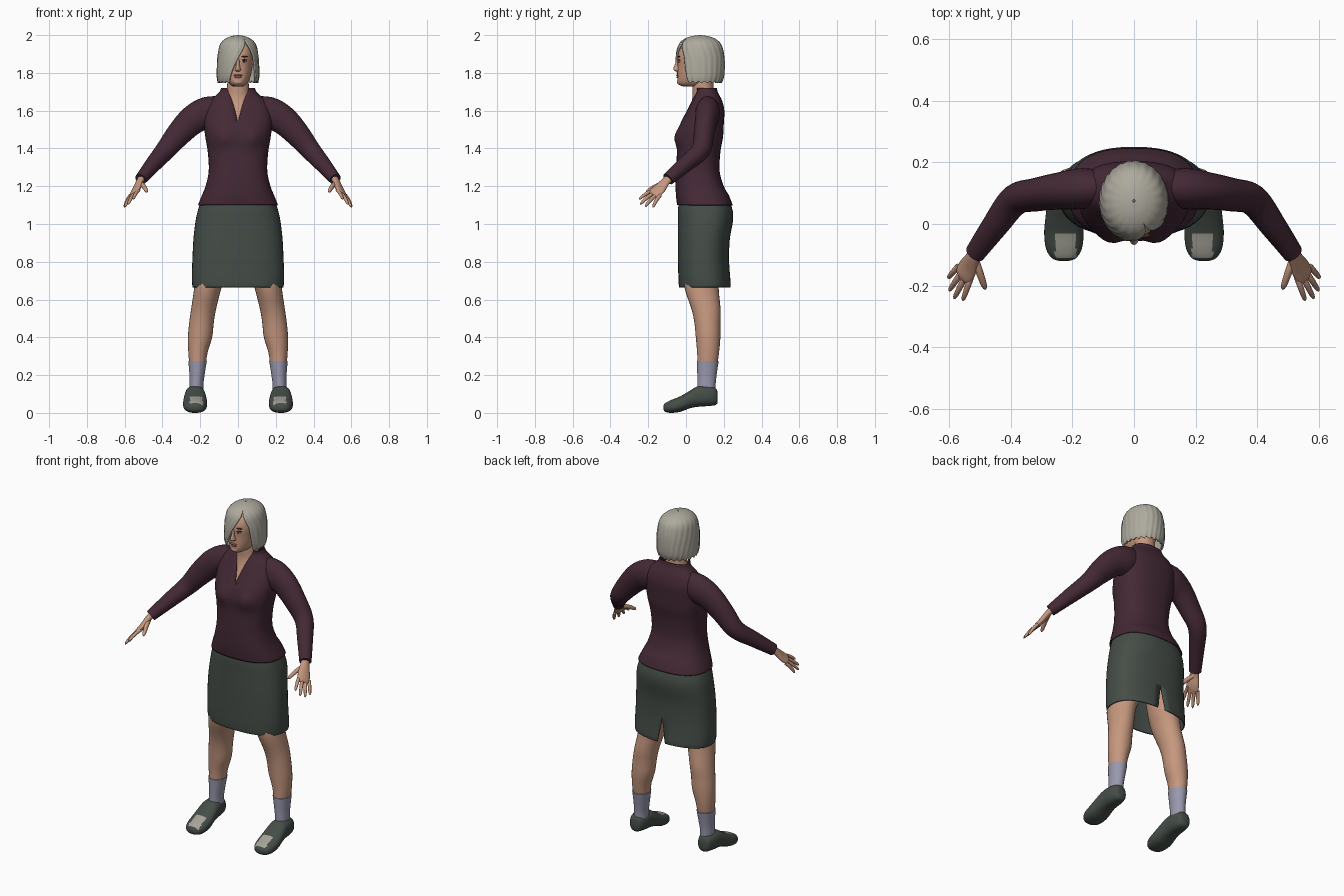
import bpy, bmesh, math
from mathutils import Vector

cube = bpy.data.objects.get("Cube")
if cube:
    bpy.data.objects.remove(cube, do_unlink=True)


def colour(name, r, g, b):
    m = bpy.data.materials.new(name)
    m.use_nodes = True
    m.diffuse_color = (r, g, b, 1)
    bsdf = m.node_tree.nodes["Principled BSDF"]
    bsdf.inputs["Base Color"].default_value = (r, g, b, 1)
    bsdf.inputs["Roughness"].default_value = 0.8
    return m


SKIN = colour("skin", .56, .31, .21)
HAIR = colour("ash hair", .42, .40, .34)
BLOUSE = colour("plum cloth", .058, .022, .036)
SKIRT = colour("dark green cloth", .060, .075, .063)
SOCK = colour("lilac sock", .32, .32, .43)
TOE = colour("pale shoe patch", .38, .37, .32)
DARK = colour("dark brown", .05, .025, .018)
LIP = colour("lip", .36, .14, .11)
WHITE = colour("eye white", .55, .50, .46)


def smooth(rows, steps=4):
    """Catmull-Rom interpolation through rows of numbers."""
    out = []
    for i in range(len(rows) - 1):
        a, b, c, d = (rows[max(0, min(len(rows) - 1, k))] for k in range(i - 1, i + 3))
        for s in range(steps):
            t = s / steps
            out.append([.5 * (2 * q + (r - p) * t + (2 * p - 5 * q + 4 * r - w) * t * t
                              + (3 * q - p - 3 * r + w) * t ** 3)
                        for p, q, r, w in zip(a, b, c, d)])
    out.append(list(rows[-1]))
    return out


def ellipse(cx, cy, z, rx, ry, start=0, end=2 * math.pi, n=48, p=2.0):
    """Horizontal superellipse, angle from the front towards +x."""
    pts = []
    for i in range(n + 1):
        t = start + (end - start) * i / n
        s, c = math.sin(t), math.cos(t)
        pts.append(Vector((cx + rx * math.copysign(abs(s) ** (2 / p), s),
                           cy - ry * math.copysign(abs(c) ** (2 / p), c), z)))
    return pts


def loft(name, rings, mat, caps=True, mirror=False, thick=0, rule=None):
    bm = bmesh.new()
    vs = [[bm.verts.new(p) for p in r] for r in rings]
    for a, b in zip(vs, vs[1:]):
        for i in range(len(a) - 1):
            bm.faces.new((a[i], a[i + 1], b[i + 1], b[i]))
    if caps:
        for r in (vs[0], vs[-1]):
            bm.faces.new(r[:-1])
    bmesh.ops.remove_doubles(bm, verts=bm.verts, dist=.00005)
    bmesh.ops.recalc_face_normals(bm, faces=bm.faces)
    mats = mat if isinstance(mat, list) else [mat]
    if rule:
        for f in bm.faces:
            f.material_index = rule(f)
    me = bpy.data.meshes.new(name)
    bm.to_mesh(me)
    bm.free()
    for m in mats:
        me.materials.append(m)
    ob = bpy.data.objects.new(name, me)
    bpy.context.collection.objects.link(ob)
    bpy.ops.object.select_all(action='DESELECT')
    ob.select_set(True)
    bpy.context.view_layer.objects.active = ob
    bpy.ops.object.shade_smooth_by_angle(angle=math.radians(50))
    if thick:
        mod = ob.modifiers.new("thickness", 'SOLIDIFY')
        mod.thickness, mod.offset = thick, -1
    if mirror:
        ob.modifiers.new("mirror", 'MIRROR')
    return ob


def tube(name, rows, mat, side, n=20, steps=4, **kw):
    """Rows of x, y, z, radius along side, radius across it."""
    rows, rings = smooth(rows, steps), []
    for i, row in enumerate(rows):
        t = Vector(rows[min(i + 1, len(rows) - 1)][:3]) - Vector(rows[max(i - 1, 0)][:3])
        t.normalize()
        u = Vector(side)
        u = (u - t * u.dot(t)).normalized()
        v = t.cross(u)
        c = Vector(row[:3])
        rings.append([c + u * row[3] * math.cos(2 * math.pi * k / n)
                      + v * row[4] * math.sin(2 * math.pi * k / n) for k in range(n + 1)])
    return loft(name, rings, mat, mirror=True, **kw)


def blob(name, c, r, mat, mirror=False, n=16):
    rings = []
    for i in range(n // 2 + 1):
        a = math.pi * (i + .02) / (n / 2 + .04)
        rings.append(ellipse(c[0], c[1], c[2] - r[2] * math.cos(a),
                             r[0] * math.sin(a), r[1] * math.sin(a), n=n))
    return loft(name, rings, mat, mirror=mirror)


# Blouse: z, front y, back y, half width, half opening at the neck
rings = []
for z, f, b, rx, gap in smooth([
        (1.10, -.047, .247, .212, 0), (1.15, -.053, .228, .192, 0), (1.20, -.055, .20, .172, 0),
        (1.28, -.053, .178, .155, 0), (1.38, -.048, .182, .16, 0), (1.46, -.046, .196, .173, 0),
        (1.53, -.030, .20, .18, 0), (1.60, .005, .203, .175, .015), (1.65, .03, .192, .15, .03),
        (1.68, .045, .178, .118, .042), (1.70, .052, .168, .098, .052), (1.72, .05, .163, .09, .06)]):
    g = math.asin((max(gap, 0) / rx) ** 1.25)
    ring = ellipse(0, (f + b) / 2, z, rx, (b - f) / 2, g, 2 * math.pi - g, p=2.5)
    for p in ring:
        if p.y < .07:
            p.y -= .022 * math.exp(-((abs(p.x) - .08) / .05) ** 2 - ((z - 1.46) / .05) ** 2)
    rings.append(ring)
loft("blouse", rings, BLOUSE, caps=False, thick=.005)

tube("sleeves", [(.07, .115, 1.605, .05, .07), (.16, .115, 1.59, .066, .084),
                 (.24, .107, 1.55, .06, .077), (.315, .095, 1.475, .054, .066),
                 (.385, .078, 1.39, .05, .053), (.45, -.005, 1.315, .043, .043),
                 (.515, -.095, 1.237, .034, .032)], BLOUSE, (0, 1, 0), n=28)

# Skirt with a slit at the back: z, front y, back y, half width, half slit
rings = []
for z, f, b, rx, gap in smooth([
        (1.14, -.035, .222, .19, 0), (1.08, -.042, .245, .21, 0), (1.02, -.042, .249, .224, 0),
        (.92, -.042, .232, .236, 0), (.82, -.042, .228, .241, 0), (.74, -.041, .232, .244, .013),
        (.685, -.039, .237, .243, .022), (.665, -.036, .236, .24, .026)]):
    g = math.asin((max(gap, 0) / rx) ** 1.2)
    rings.append(ellipse(0, (f + b) / 2, z, rx, (b - f) / 2, g - math.pi, math.pi - g, p=2.4))
loft("skirt", rings, SKIRT, caps=False, thick=.006)


def column(name, rows, mat, **kw):
    """Rows of z, x, y, half width, half depth."""
    return loft(name, [ellipse(x, y, z, rx, ry, n=28) for z, x, y, rx, ry in smooth(rows)],
                mat, **kw)


# Legs, socks and neck
column("legs", [(.95, .11, .095, .1, .1), (.75, .14, .085, .083, .095), (.66, .16, .083, .072, .09),
                (.55, .182, .106, .066, .077), (.48, .193, .113, .065, .069),
                (.40, .201, .117, .064, .065), (.32, .212, .117, .051, .058),
                (.25, .214, .113, .043, .052)], SKIN, mirror=True)
column("socks", [(.275, .214, .115, .049, .058), (.2, .217, .111, .040, .051),
                 (.15, .22, .109, .037, .048), (.1, .22, .109, .038, .048)], SOCK, mirror=True)
column("neck_and_chest", [(1.50, 0, .08, .13, .108), (1.56, 0, .085, .12, .092),
                          (1.62, 0, .092, .10, .072), (1.67, 0, .094, .07, .06),
                          (1.72, 0, .09, .058, .056), (1.79, 0, .09, .057, .056)], SKIN)

# Shoes: y, bottom, top, half width
rings = []
for y, lo, hi, rx in smooth([(.168, .06, .10, .012), (.158, .042, .13, .036), (.115, .036, .143, .05),
                             (.06, .032, .14, .055), (.02, .024, .117, .06), (-.03, .006, .088, .064),
                             (-.08, 0, .068, .058), (-.11, .006, .052, .04), (-.12, .018, .038, .015)]):
    flat = ellipse(.227, (lo + hi) / 2, 0, max(rx, .01), (hi - lo) / 2, n=32, p=2.4)
    rings.append([Vector((p.x, y, p.y)) for p in flat])


def toe_patch(f):
    c = f.calc_center_median()
    return int(abs(c.x - .222) < .034 and -.112 < c.y < -.035 and f.normal.z > .2)


loft("shoes", rings, [SKIRT, TOE], mirror=True, rule=toe_patch)

# Hands
across = (.04, .045, -.03)
tube("palms", [(.505, -.08, 1.25, .024, .02), (.522, -.11, 1.222, .026, .017),
               (.537, -.14, 1.187, .036, .016), (.552, -.165, 1.163, .036, .013),
               (.558, -.176, 1.152, .026, .007)], SKIN, across)
for finger, base, tip in [("index", (.529, -.175, 1.177), (.555, -.248, 1.13)),
                          ("middle", (.546, -.17, 1.163), (.583, -.242, 1.103)),
                          ("ring", (.56, -.158, 1.153), (.599, -.217, 1.09)),
                          ("little", (.572, -.14, 1.148), (.602, -.175, 1.088)),
                          ("thumb", (.515, -.115, 1.215), (.481, -.212, 1.168))]:
    b, t = Vector(base), Vector(tip)
    r = .0125 if finger == "thumb" else .0098
    rows = [(*(b.lerp(t, k) + Vector((0, 0, .024 * k * (1 - k)))), r * w, r * w)
            for k, w in [(-.1, 1), (.3, 1), (.65, .9), (.9, .7), (1, .15)]]
    tube(finger + "_fingers", rows, SKIN, across, n=12, steps=3)

# Head: z, front y, back y, half width
loft("head", [ellipse(0, (f + b) / 2, z, rx, (b - f) / 2, p=2.2) for z, f, b, rx in smooth([
    (1.728, -.012, .09, .022), (1.734, -.032, .11, .036), (1.75, -.045, .13, .052),
    (1.785, -.045, .15, .067), (1.83, -.044, .17, .076), (1.88, -.046, .185, .082),
    (1.93, -.03, .175, .078), (1.97, .01, .14, .05)])], SKIN)

# Face
column("nose", [(1.875, 0, -.042, .007, .008), (1.85, 0, -.045, .008, .012),
                (1.825, 0, -.046, .013, .021), (1.815, 0, -.045, .016, .020),
                (1.808, 0, -.042, .010, .012)], SKIN)
blob("eyes", (.031, -.036, 1.862), (.015, .008, .0065), WHITE, True)
blob("irises", (.031, -.0415, 1.862), (.006, .004, .006), DARK, True)
blob("eyelids", (.031, -.036, 1.869), (.018, .010, .0035), DARK, True)
blob("eyebrows", (.033, -.037, 1.886), (.02, .008, .0035), DARK, True)
blob("upper_lip", (0, -.043, 1.787), (.023, .009, .0055), LIP)
blob("lower_lip", (0, -.042, 1.778), (.019, .009, .0065), LIP)
blob("chin", (0, -.033, 1.752), (.024, .015, .015), SKIN)

# Bobbed hair with a side-swept fringe: z, half width, half depth, opening angles
rings = []
for z, rx, ry, a, b in smooth([
        (2.0, .004, .005, 28, 28), (1.993, .04, .05, 28, 28), (1.975, .075, .09, 27, 28),
        (1.945, .097, .115, 21, 34), (1.89, .108, .128, 3, 48), (1.83, .112, .131, -13, 53),
        (1.78, .112, .127, -23, 56), (1.75, .107, .116, -28, 58)], 6):
    ring = ellipse(0, .074, z, rx, ry, math.radians(max(a, b)), math.radians(a + 360), n=120)
    for i, p in enumerate(ring):
        k = 1 + .009 * math.sin(i * math.pi / 3) * min(1, rx / .1)
        p.x *= k
        p.y = .074 + (p.y - .074) * k
        p.z -= .012 * math.sin(i * .9) * max(0, (1.78 - z) / .03) * .4
    rings.append(ring)
loft("hair", rings, HAIR, caps=False, thick=.01)
